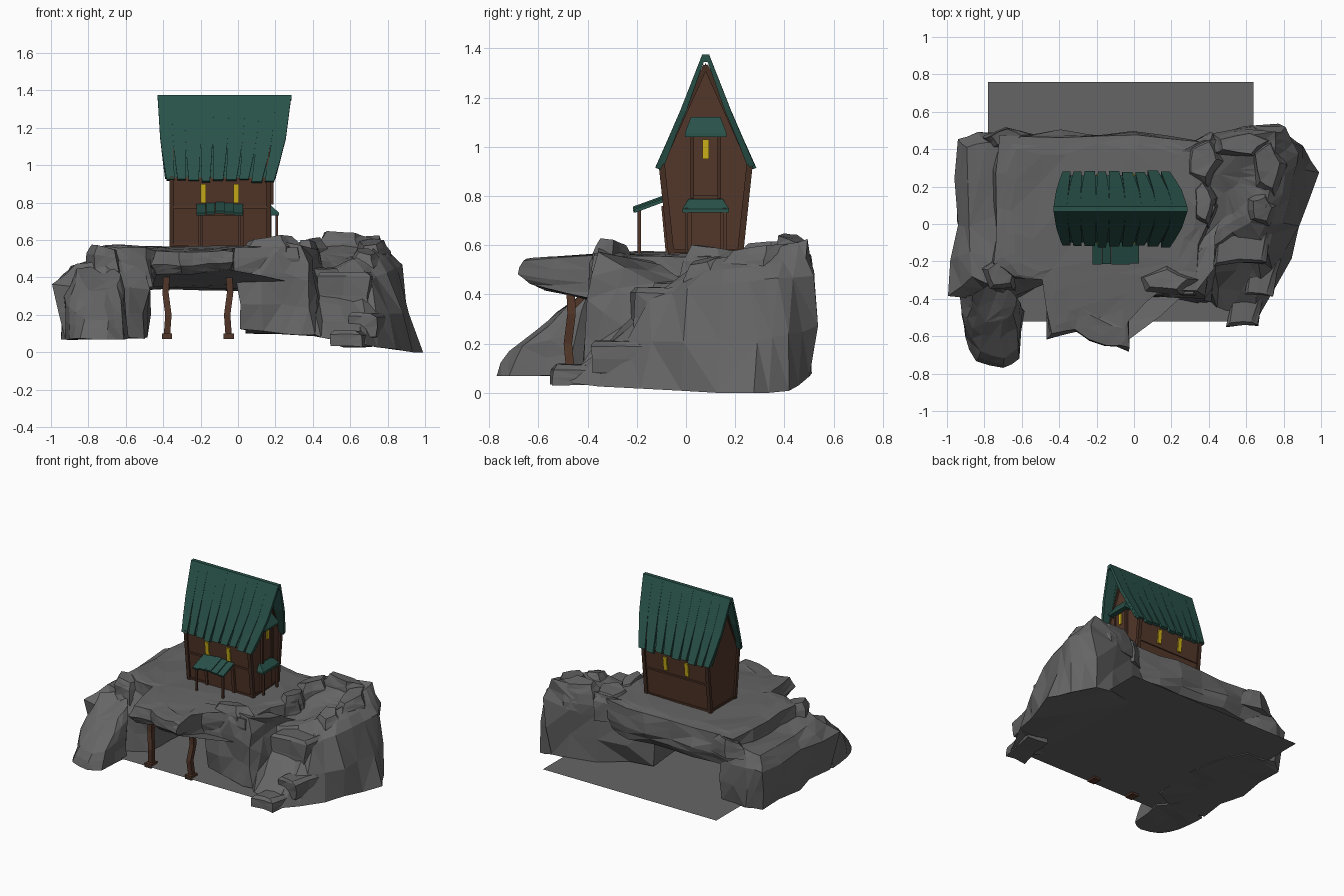
import bpy, bmesh, math, random
from mathutils import Vector, noise

if "Cube" in bpy.data.objects:
    bpy.data.objects.remove(bpy.data.objects["Cube"])

random.seed(4)


def material(name, rgb):
    m = bpy.data.materials.new(name)
    m.diffuse_color = (*rgb, 1)
    m.use_nodes = True
    m.node_tree.nodes["Principled BSDF"].inputs["Base Color"].default_value = m.diffuse_color
    return m


STONE = material("stone", (0.13, 0.13, 0.13))
WOOD = material("wood", (0.085, 0.037, 0.022))
DARK = material("dark_wood", (0.06, 0.028, 0.017))
ROOF = material("roof_green", (0.022, 0.085, 0.068))
GLOW = material("window_glow", (0.6, 0.43, 0.01))


def finish(name, bm, mat):
    bmesh.ops.recalc_face_normals(bm, faces=bm.faces)
    me = bpy.data.meshes.new(name)
    bm.to_mesh(me)
    bm.free()
    me.materials.append(mat)
    ob = bpy.data.objects.new(name, me)
    bpy.context.collection.objects.link(ob)
    return ob


def loft(name, rings, mat, rough=0, cuts=1):
    """Skin equal-length rings, cap both ends, optionally break up into rock facets."""
    bm = bmesh.new()
    vs = [[bm.verts.new(p) for p in r] for r in rings]
    n = len(vs[0])
    for a, b in zip(vs, vs[1:]):
        for i in range(n):
            bm.faces.new((a[i], a[(i + 1) % n], b[(i + 1) % n], b[i]))
    caps = [bm.faces.new(vs[0]), bm.faces.new(vs[-1])]
    if rough:
        bmesh.ops.triangulate(bm, faces=caps)
        bmesh.ops.subdivide_edges(bm, edges=bm.edges, cuts=cuts, use_grid_fill=True)
        for v in bm.verts:
            d = noise.noise_vector(v.co * 5) * rough + noise.noise_vector(v.co * 14) * rough * .5
            d.z *= 0.4
            v.co += d
            v.co.z = max(v.co.z, 0)
            v.co.x = max(-1, min(1, v.co.x))
        bmesh.ops.triangulate(bm, faces=bm.faces)
    return finish(name, bm, mat)


def beam(name, a, b, w, d, mat):
    """Box running from a to b: w along x (or y for beams along x), d across."""
    a, b = Vector(a), Vector(b)
    ax = (b - a).normalized()
    u = Vector((1, 0, 0)) if abs(ax.x) < 0.8 else Vector((0, 1, 0))
    v = ax.cross(u).normalized()
    u = v.cross(ax)
    sq = [(-1, -1), (1, -1), (1, 1), (-1, 1)]
    return loft(name, [[p + u * s * w / 2 + v * t * d / 2 for s, t in sq] for p in (a, b)], mat)


# Ground sheet
bm = bmesh.new()
bm.faces.new([bm.verts.new(p) for p in ((-.78, -.52, .085), (.64, -.52, .085), (.64, .76, .085), (-.78, .76, .085))])
finish("ground_sheet", bm, STONE)

# Plateau slab bridging the two rock masses
outline = [(-.45, -.61), (-.3, -.57), (-.18, -.66), (-.03, -.68), (.0, -.4), (.33, -.38), (.37, -.1), (.45, .1),
           (.36, .45), (.0, .49), (-.4, .49), (-.73, .48), (-.76, .1), (-.74, -.22), (-.66, -.32), (-.49, -.3)]


def slab_ring(k, top, drop):
    return [(-.15 + (x + .15) * k, y * k, top - drop * (1 - min(1, max(0, -.25 - y) * 2.3))
             - (.015 if y < -.5 else 0)) for x, y in outline]


loft("plateau", [slab_ring(.93, .46, .13), slab_ring(1, .5, .08), slab_ring(.97, .56, 0), slab_ring(.8, .57, 0)],
     STONE, .04)

# Right rock mass: spreading foot, steep sides, sunken top
base = [(.03, -.36, .12), (.25, -.38, .1), (.4, -.42, .1), (.5, -.5, .06), (.65, -.52, .04), (.78, -.33, .03),
        (.9, -.05, .01), (1, .28, -.02), (.92, .42, .0), (.75, .51, .06), (.4, .45, .09), (.05, .32, .1)]
mid = [(.0, -.38, .4), (.25, -.41, .42), (.38, -.4, .38), (.44, -.24, .26), (.62, -.25, .24), (.72, -.14, .4),
       (.81, .03, .42), (.84, .25, .45), (.85, .42, .47), (.81, .54, .47), (.4, .48, .42), (.02, .32, .4)]
top = [(.06, -.32, .56), (.18, -.36, .61), (.34, -.35, .57), (.4, -.1, .45), (.54, -.06, .45), (.64, 0, .5),
       (.72, .1, .54), (.75, .25, .57), (.77, .4, .61), (.74, .48, .63), (.36, .44, .59), (.05, .25, .54)]
pit = [Vector(p).lerp(Vector((.56, .15, .46)), .5) for p in top]
loft("right_rock", [base, mid, top, pit], STONE, .05)
# Stepped ledges going down to the front right
for i, (x0, x1, y0, y1, z0, z1) in enumerate(((.5, .66, -.55, -.25, .03, .11), (.58, .74, -.38, -.15, .08, .21),
                                              (.42, .7, -.22, .05, .2, .43))):
    loft(f"right_ledge_{i}", [[(x0 - d, y0 - d, z), (x1 + d * 2, y0 + .01 - d, z), (x1 + .06 + d, y1, z), (x0 + .06, y1, z)]
                              for z, d in ((z0, .0), (z1 - .02, .0), (z1, -.015))], STONE, .025)

# Left wall
loft("left_rock", [
    [(-.5, -.3, .08), (-.7, -.42, .07), (-.91, -.38, .07), (-.93, 0, .07), (-.91, .42, .07), (-.82, .48, .08), (-.6, .46, .08), (-.48, .1, .08)],
    [(-.48, -.33, .33), (-.7, -.42, .36), (-1, -.39, .36), (-.94, 0, .36), (-.95, .46, .36), (-.85, .5, .38), (-.6, .46, .36), (-.48, .1, .33)],
    [(-.52, -.28, .48), (-.7, -.33, .5), (-.86, -.3, .47), (-.89, 0, .45), (-.9, .42, .46), (-.8, .46, .5), (-.6, .42, .5), (-.5, .1, .48)]],
    STONE, .035)

# Front left boulder
loft("front_boulder", [
    [(-.6, -.45, .07), (-.61, -.7, .07), (-.7, -.75, .07), (-.84, -.73, .07), (-.91, -.6, .07), (-.91, -.4, .07), (-.7, -.3, .07)],
    [(-.6, -.45, .25), (-.62, -.66, .19), (-.7, -.71, .17), (-.83, -.69, .18), (-.91, -.56, .24), (-.92, -.4, .3), (-.7, -.3, .3)],
    [(-.63, -.4, .42), (-.65, -.48, .36), (-.71, -.53, .33), (-.8, -.52, .33), (-.87, -.45, .38), (-.87, -.38, .45), (-.7, -.3, .47)]],
    STONE, .025)


# Angular crags along the rims: five-sided blocks with sloping tops
def crag(name, c, r, tilt):
    rings = []
    for h, k in ((-1, 1.1), (.4, 1), (1, .7)):
        rings.append([(c[0] + r[0] * k * math.cos(2 * math.pi * i / 5 + tilt),
                       c[1] + r[1] * k * math.sin(2 * math.pi * i / 5 + tilt),
                       c[2] + r[2] * h + (.02 * math.cos(2 * math.pi * i / 5 + tilt * 3) if h > 0 else 0)) for i in range(5)])
    loft(name, rings, STONE, .025)


for i, (c, r) in enumerate([((.37, .34, .5), (.1, .15, .1)), ((.58, .43, .53), (.2, .08, .1)),
                            ((.72, .3, .49), (.09, .17, .1)), ((.37, .12, .48), (.07, .14, .11)),
                            ((.69, .08, .44), (.09, .1, .1)), ((.17, -.31, .51), (.17, .08, .1)),
                            ((-.7, -.27, .48), (.1, .1, .08)), ((-.68, .46, .49), (.13, .06, .06))]):
    crag(f"rim_crag_{i}", c, r, i * 1.3)

# Bent props under the overhang
for i, (x, s) in enumerate(((-.38, 1), (-.05, -1))):
    pts = [(x, -.47, .09), (x + .008 * s, -.48, .2), (x - .008 * s, -.465, .32), (x, -.47, .44)]
    sq = [(-1, -1), (1, -1), (1, 1), (-1, 1)]
    loft(f"cave_prop_{i}", [[(p[0] + a * .017, p[1] + b * .017, p[2]) for a, b in sq] for p in pts], WOOD)
    beam(f"prop_foot_{i}", (x, -.475, .07), (x, -.475, .1), .055, .07, WOOD)
    beam(f"prop_brace_{i}", (x, -.47, .34), (x, -.41, .4), .025, .025, WOOD)

# House body
X0, X1, YC = -.355, .165, .08
gable = [(-.06, .56), (.22, .56), (.26, .93), (.08, 1.34), (-.1, .93)]
loft("house_walls", [[(x, y, z) for y, z in gable] for x in (X0, X1)], WOOD)


def wall_y(z, side):
    return YC + side * (.14 + .04 * (z - .56) / .37)


# Timber frame
for x in (X0, X1):
    for s in (-1, 1):
        beam("corner_post", (x, wall_y(.56, s), .565), (x, wall_y(.93, s), .94), .025, .025, DARK)
        beam("gable_rafter", (x, wall_y(.93, s), .93), (x, YC, 1.33), .025, .02, DARK)
    beam("end_sill", (x, wall_y(.575, -1), .575), (x, wall_y(.575, 1), .575), .015, .015, DARK)
for s in (-1, 1):
    for z in (.575, .775):
        beam("side_rail", (X0, wall_y(z, s), z), (X1, wall_y(z, s), z), .015, .012, WOOD)
    for x in (-.185, -.01):
        beam("side_window", (x, wall_y(.8, s), .8), (x, wall_y(.9, s), .9), .03, .02, GLOW)

# Roof: tapered shell with overlapping ragged planks on both slopes
rows = [(.014, 1.375), (.1, 1.15), (.15, 1.03), (.197, .92)]


def roof_strip(name, s, f0, f1, lift, thick, pinch, extra):
    rings = []
    for i, (o, z) in enumerate(rows):
        t = i / 3
        l, r = -.43 + .04 * t, .285 - .085 * t
        xa, xb = l + (r - l) * f0 + pinch * t * t, l + (r - l) * f1 - pinch * t * t
        o, z = o + extra * t * .4, z - extra * t
        a, b = lift * t, lift * t - thick
        rings.append([(xa, YC + s * (o + a), z), (xb, YC + s * (o + a), z),
                      (xb, YC + s * max(0, o + b), z - .008), (xa, YC + s * max(0, o + b), z - .008)])
    loft(name, rings, ROOF)


beam("roof_ridge", (-.43, YC, 1.36), (.285, YC, 1.36), .028, .03, ROOF)
for s in (-1, 1):
    roof_strip("roof_shell", s, 0, 1, -.012, .012, 0, -.014)
    cuts = [0, .1, .2, .32, .42, .54, .66, .77, .89, 1]
    for a, b in zip(cuts, cuts[1:]):
        roof_strip("roof_plank", s, a, b, random.uniform(.0, .007), .022, .008, random.uniform(-.008, .008))

# Front porch: door, awning planks, posts
beam("front_door", (-.09, -.066, .575), (-.09, -.082, .735), .2, .015, WOOD)
for x in (-.2, .02):
    beam("front_door_jamb", (x, -.07, .57), (x, -.088, .76), .02, .025, WOOD)
for i in range(5):
    x = -.197 + i * .05
    lift = .012 * (1 - abs(i - 2) / 2)
    beam("front_awning_plank", (x, -.07, .79 + lift), (x, -.205 - random.uniform(0, .01), .738 + lift), .049, .014, ROOF)
for x in (-.205, .01):
    beam("porch_post", (x, -.19, .56), (x, -.19, .745), .014, .014, WOOD)

# Right end: side door, upper window, their hoods
beam("side_door", (.17, YC, .58), (.17, YC, .74), .02, .12, WOOD)
beam("upper_shutter", (.17, YC, .8), (.17, YC, 1.05), .025, .1, WOOD)
beam("upper_window", (.185, YC, .95), (.185, YC, 1.03), .012, .026, GLOW)
for s in (-1, 1):
    beam("side_porch_post", (.208, YC + s * .078, .57), (.208, YC + s * .078, .75), .014, .014, WOOD)
    beam("upper_jamb", (.18, YC + s * .055, .79), (.18, YC + s * .055, 1.05), .02, .014, DARK)
for name, z, h, wt, wb in (("side_hood", .732, .055, .07, .095), ("upper_hood", 1.04, .08, .06, .085)):
    loft(name, [[(x, YC - w, zz), (x, YC + w, zz), (.16, YC + w, zz), (.16, YC - w, zz)]
                for x, w, zz in ((.22, wb, z), (.218, wb, z + .015), (.175, wt, z + h))], ROOF)
